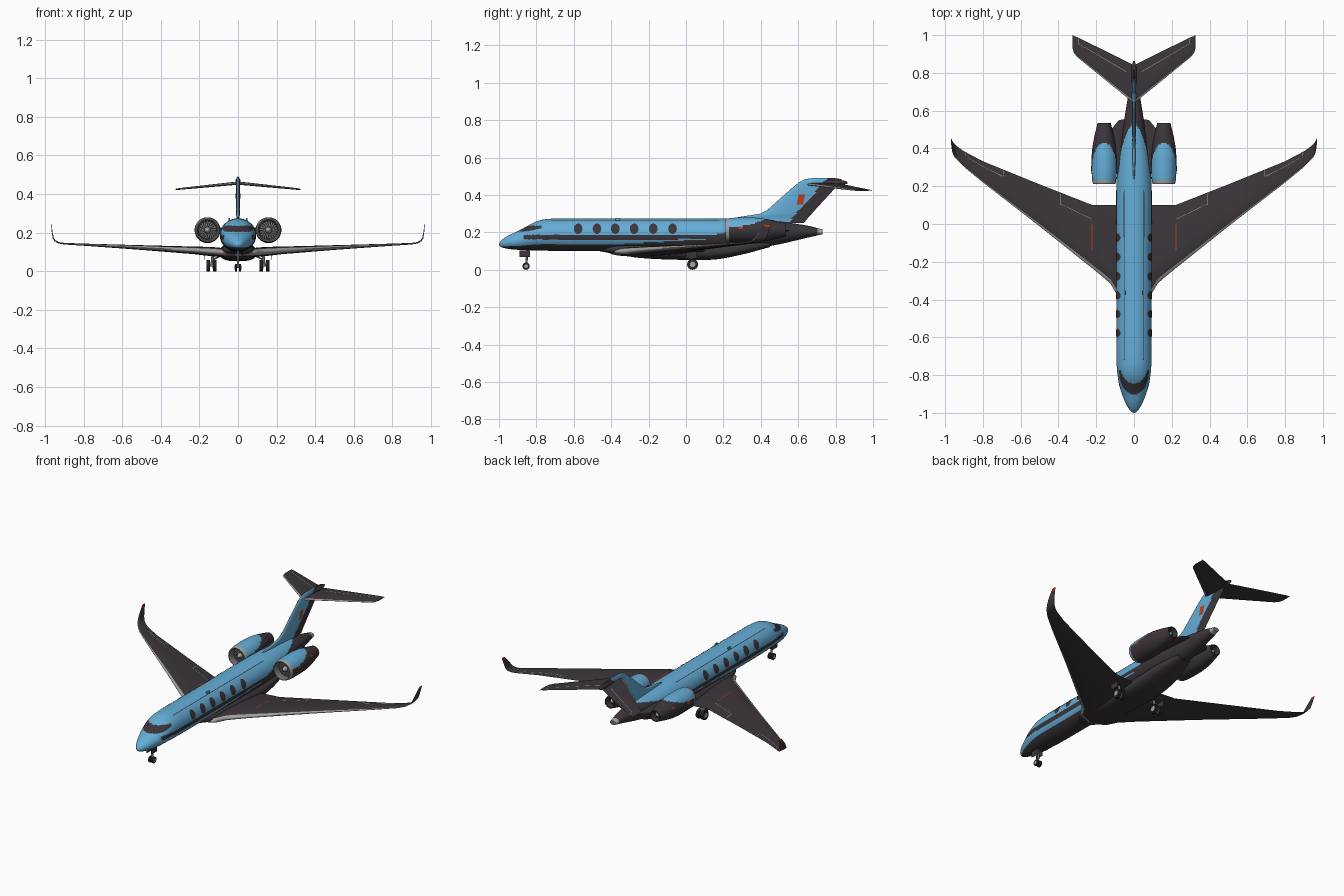
import bpy, bmesh, math
from mathutils import Vector

if "Cube" in bpy.data.objects:
    bpy.data.objects.remove(bpy.data.objects["Cube"])

def material(name, rgb):
    m = bpy.data.materials.new(name)
    m.diffuse_color = (*rgb, 1)
    m.use_nodes = True
    m.node_tree.nodes["Principled BSDF"].inputs["Base Color"].default_value = m.diffuse_color
    return m

MATS = [material("sky blue", (.13, .42, .68)), material("dark plum grey", (.045, .036, .042)),
        material("light grey", (.36, .36, .35)), material("orange red", (.52, .05, .012)),
        material("tyre black", (.018, .017, .018)), material("mid grey", (.16, .16, .16))]
BLUE, DARK, LIGHT, RED, BLACK, MID = range(6)

# ---------- helpers ----------
def finish(ob, mirror=False, angle=40):
    bpy.ops.object.select_all(action='DESELECT')
    ob.select_set(True)
    bpy.context.view_layer.objects.active = ob
    bpy.ops.object.shade_smooth_by_angle(angle=math.radians(angle))
    if mirror:
        ob.modifiers.new("Mirror", 'MIRROR')
    return ob

def grid(name, f, nu, nv, mat, mirror=False, caps=(), angle=40):
    """Surface from f(u, v); mat is an index or a rule (u, v, centre) -> index."""
    bm = bmesh.new()
    rows = [[bm.verts.new(f(i / nu, j / nv)) for j in range(nv + 1)] for i in range(nu + 1)]
    rule = mat if callable(mat) else (lambda u, v, c: mat)
    for i in range(nu):
        for j in range(nv):
            fc = bm.faces.new((rows[i][j], rows[i + 1][j], rows[i + 1][j + 1], rows[i][j + 1]))
            fc.material_index = rule((i + .5) / nu, (j + .5) / nv, fc.calc_center_median())
    for r, m in caps:
        bm.faces.new(rows[r][:-1]).material_index = m
    bmesh.ops.remove_doubles(bm, verts=bm.verts, dist=1e-5)
    bmesh.ops.recalc_face_normals(bm, faces=bm.faces)
    me = bpy.data.meshes.new(name)
    bm.to_mesh(me)
    bm.free()
    for m in MATS:
        me.materials.append(m)
    ob = bpy.data.objects.new(name, me)
    bpy.context.collection.objects.link(ob)
    return finish(ob, mirror, angle)

def primitive(name, op, mat, mirror=False, scale=None, **kw):
    op(**kw)
    ob = bpy.context.object
    ob.name = name
    if scale:
        ob.scale = scale
    bpy.ops.object.transform_apply(location=True, rotation=True, scale=True)
    ob.data.materials.append(MATS[mat])
    return finish(ob, mirror)

def cyl(name, p, q, r, mat, mirror=False):
    p, q = Vector(p), Vector(q)
    return primitive(name, bpy.ops.mesh.primitive_cylinder_add, mat, mirror, vertices=24, radius=r,
                     depth=(q - p).length, location=(p + q) / 2,
                     rotation=(q - p).to_track_quat('Z', 'Y').to_euler())

def at(table, u):
    """Linear point at fraction u of the table's rows."""
    s = u * (len(table) - 1)
    i = min(int(s), len(table) - 2)
    return [a + (b - a) * (s - i) for a, b in zip(table[i], table[i + 1])]

def lookup(table, k, smooth=False):
    """Row interpolated by the first column."""
    i = 0
    while i < len(table) - 2 and table[i + 1][0] < k:
        i += 1
    P, Q = table[i], table[i + 1]
    h = Q[0] - P[0]
    t = (k - P[0]) / h
    if not smooth:
        return [a + (b - a) * t for a, b in zip(P, Q)]
    O, R = table[max(i - 1, 0)], table[min(i + 2, len(table) - 1)]
    out = []
    for o, p, q, r in zip(O, P, Q, R):
        m0, m1 = (q - o) / (Q[0] - O[0]) * h, (r - p) / (R[0] - P[0]) * h
        out.append(p + m0 * t + (3 * (q - p) - 2 * m0 - m1) * t * t + (m0 + m1 - 2 * (q - p)) * t ** 3)
    return out

# ---------- fuselage: y, half width, bottom, top ----------
BODY = [(-1, .002, .136, .140), (-.996, .011, .128, .147), (-.985, .023, .120, .160), (-.95, .044, .112, .183),
        (-.9, .064, .107, .206), (-.85, .079, .105, .233), (-.8, .087, .104, .259), (-.74, .092, .102, .272),
        (-.6, .093, .1, .274), (-.2, .093, .1, .274), (.2, .093, .1, .274), (.35, .083, .112, .269),
        (.5, .060, .137, .258), (.65, .036, .172, .236), (.73, .021, .190, .216)]
BELLY = [(-.46, .03, .099, .12), (-.38, .075, .085, .135), (-.25, .091, .064, .14), (-.05, .095, .054, .14),
         (.15, .095, .055, .14), (.3, .083, .082, .15), (.45, .045, .122, .16)]

def section(table, y, a, e):
    _, w, lo, hi = lookup(table, y, True)
    c, s = math.cos(a), math.sin(a)
    p = lambda q: math.copysign(abs(q) ** (2 / e), q)
    return (w * p(c), y, (lo + hi) / 2 + (hi - lo) / 2 * p(s))

def skin(y, z, off=.0025):
    _, w, lo, hi = lookup(BODY, y, True)
    k = (z - (lo + hi) / 2) / ((hi - lo) / 2)
    return (w * math.sqrt(max(0, 1 - k * k)) + off, y, z + off * k)

def paint_body(u, v, c):
    y, z = c.y, c.z
    if y > .7:
        return LIGHT
    if y < -.77 and .205 + max(0, y + .85) * .2 < z < .236:   # windscreen
        return DARK
    if y > .15:                                              # dark sweeping up to the tail
        return DARK if z < .187 + (y - .15) * .18 else BLUE
    low = .122 + .013 * min(1, max(0, (y + 1) / .2)) + max(0, y + .4) * .055
    stripe = y > -.87 and .163 < z < .187
    return DARK if z < low or stripe else BLUE

grid("fuselage", lambda u, v: section(BODY, -1 + 1.73 * u ** 1.5, 2 * math.pi * v, 2), 190, 80,
     paint_body, caps=((0, BLUE), (-1, MID)))
grid("belly_fairing", lambda u, v: section(BELLY, -.46 + .91 * u, 2 * math.pi * v, 2.6), 40, 48,
     DARK, caps=((0, DARK), (-1, DARK)))

# cabin windows and the thin line above them
for i, y0 in enumerate((-.577, -.476, -.378, -.277, -.175, -.072)):
    grid(f"cabin_window_{i + 1}", lambda u, v: skin(y0 + .023 * v * math.cos(2 * math.pi * u),
         .219 + .027 * v * math.sin(2 * math.pi * u)), 28, 4, DARK, True)
grid("roof_line", lambda u, v: skin(-.72 + .9 * u, .259 + .0022 * v, .0015), 60, 1, DARK, True)
primitive("roof_antenna", bpy.ops.mesh.primitive_cube_add, BLUE, True, (.003, .012, .008),
          size=2, location=(.045, -.365, .268))

# ---------- wings and tail: key, leading edge y, chord, thickness, z, cant ----------
WING = [(.0, -.41, .51, .09, .094, 0), (.09, -.375, .475, .10, .098, 0), (.125, -.315, .415, .115, .101, 0),
        (.165, -.28, .38, .12, .104, 0), (.22, -.235, .335, .12, .108, 0), (.5, -.012, .222, .11, .123, 0),
        (.8, .22, .112, .10, .138, 0), (.9, .302, .083, .10, .143, 0), (.93, .332, .074, .10, .148, 22),
        (.948, .352, .069, .10, .158, 45), (.957, .367, .064, .10, .172, 65), (.962, .385, .055, .09, .198, 80),
        (.968, .427, .028, .08, .246, 84)]
STAB = [(.0, .64, .2, .085, .457, 0), (.05, .68, .186, .085, .452, 0), (.3, .883, .106, .085, .427, 0),
        (.318, .905, .09, .08, .425, 0), (.325, .93, .07, .05, .424, 0)]
FIN = [(.25, .2, .43, .03, 0, 0), (.275, .24, .41, .035, 0, 0), (.3, .395, .278, .07, 0, 0),
       (.32, .435, .255, .08, 0, 0), (.44, .57, .23, .085, 0, 0), (.472, .61, .225, .085, 0, 0),
       (.485, .64, .19, .07, 0, 0), (.491, .68, .11, .05, 0, 0)]

def foil(row, t, side, upright=False, off=0):
    k, y, chord, th, z, cant = row
    h = chord * th * 5 * (.2969 * math.sqrt(t) - .126 * t - .3516 * t * t + .2843 * t ** 3 - .1036 * t ** 4)
    h = side * (h + off)
    if upright:
        return (h, y + chord * t, k)
    a = math.radians(cant)
    return (k - h * math.sin(a), y + chord * t, z + h * math.cos(a))

def surface(name, table, rule, mirror, upright=False, sub=3, n=40):
    def f(u, v):
        t = (1 + math.cos(2 * math.pi * v)) / 2
        return foil(at(table, u), max(0, t), 1 if v <= .5 else -1, upright)
    def paint(u, v, c):
        return rule((1 + math.cos(2 * math.pi * v)) / 2, c)
    return grid(name, f, sub * (len(table) - 1), n, paint, mirror, caps=((-1, rule(.5, Vector((0, .7, .49)))),))

surface("wing", WING, lambda t, c: RED if c.z > .228 else LIGHT if t < .055 else DARK, True)
surface("tailplane", STAB, lambda t, c: LIGHT if t < .07 else DARK, True)
surface("tail_fin", FIN, lambda t, c: LIGHT if t < .015 else DARK if c.y > .318 + .9 * c.z else BLUE,
        False, True, 5, 56)

# panel lines lying on the upper surfaces
def line(name, table, k0, t0, k1, t1, dk, dt, mat):
    grid(name, lambda u, v: foil(lookup(table, k0 + (k1 - k0) * u + dk * v), t0 + (t1 - t0) * u + dt * v, 1,
                                 off=.0015), 10, 1, mat, True)

line("wing_walk_line", WING, .22, .28, .22, .7, .004, 0, RED)
line("inner_flap_line", WING, .225, .77, .39, .77, 0, .008, LIGHT)
for x in (.39, .69, .89):
    line("flap_gap", WING, x, .76, x, .97, .003, 0, LIGHT)
line("aileron_line", WING, .7, .74, .88, .74, 0, .02, LIGHT)
line("elevator_line", STAB, .04, .7, .29, .7, 0, .018, LIGHT)
line("elevator_gap", STAB, .29, .7, .29, .97, .003, 0, LIGHT)

# orange panel on both sides of the fin
def fin_panel(u, v):
    z = .35 + .052 * u
    row = lookup(FIN, z)
    return foil(row, (.592 + .034 * v + .2 * (z - .35) - row[1]) / row[2], 1, True, .002)
grid("fin_panel", fin_panel, 4, 4, RED, True)

primitive("tail_bullet", bpy.ops.mesh.primitive_uv_sphere_add, DARK, False, (.014, .075, .016),
          segments=24, ring_count=16, radius=1, location=(0, .79, .466))

# ---------- engines ----------
EX, EZ = .158, .213
NACELLE = [(.26, .046), (.225, .049), (.212, .055), (.211, .058), (.218, .061), (.24, .0645), (.29, .067), (.36, .0665),
           (.41, .062), (.46, .053), (.535, .035), (.535, .030), (.50, .027)]

def around(y, r, a):
    return (EX + r * math.cos(a), y, EZ + r * math.sin(a))

def paint_nacelle(u, v, c):
    if u < 2.2 / 12:
        return MID
    if c.y < .233:
        return LIGHT
    return BLUE if (c.z - EZ) / .067 > .2 + ((c.y - .21) / .23) ** 2 * .75 and c.y < .44 else DARK

grid("engine_nacelle", lambda u, v: around(*at(NACELLE, u), 2 * math.pi * v), 60, 48,
     paint_nacelle, True, caps=((-1, BLACK),))
grid("engine_fan", lambda u, v: around(.25 - .004 * (1 - u), .047 * u, 2 * math.pi * (v + .06 * u)), 6, 40,
     lambda u, v, c: MID if int(v * 40) % 2 else BLACK, True)
grid("fan_spinner", lambda u, v: around(.222 + .028 * u, .017 * math.sqrt(u), 2 * math.pi * v), 8, 24, LIGHT, True)
grid("exhaust_cone", lambda u, v: around(.5 + .032 * u, .018 * (1 - u), 2 * math.pi * v), 4, 24, LIGHT, True)
for y, z, r in ((.28, .006, .069), (.42, .022, .0625)):
    grid("nacelle_mark", lambda u, v: around(y + .026 * u, r - .1 * max(0, y - .4) * u,
         z / r + .2 * v), 3, 3, RED, True)
PYLON = [(.02, .25, .31, .11, .205, 0), (.08, .26, .29, .11, .21, 0), (.13, .29, .2, .12, .213, 0)]
surface("engine_pylon", PYLON, lambda t, c: DARK, True)

# ---------- landing gear ----------
cyl("nose_gear_strut", (0, -.855, .025), (0, -.845, .12), .006, MID)
cyl("nose_axle", (-.014, -.855, .021), (.014, -.855, .021), .004, MID)
cyl("nose_wheel", (.006, -.855, .0195), (.016, -.855, .0195), .0195, BLACK, True)
cyl("nose_hub", (.0155, -.855, .0195), (.0175, -.855, .0195), .010, LIGHT, True)
primitive("nose_gear_door", bpy.ops.mesh.primitive_cube_add, DARK, True, (.0015, .028, .018),
          size=2, location=(.016, -.862, .086))
cyl("main_gear_strut", (.135, .035, .03), (.128, .02, .105), .008, MID, True)
cyl("main_gear_brace", (.13, .03, .06), (.07, .02, .09), .004, MID, True)
cyl("main_axle", (.115, .035, .029), (.158, .035, .029), .005, MID, True)
for n, x in (("inner", .112), ("outer", .145)):
    cyl(f"main_wheel_{n}", (x, .035, .029), (x + .018, .035, .029), .029, BLACK, True)
    cyl(f"main_hub_{n}", (x - .001, .035, .029), (x + .019, .035, .029), .015, LIGHT, True)
primitive("main_gear_door", bpy.ops.mesh.primitive_cube_add, DARK, True, (.0015, .03, .02),
          size=2, location=(.172, .03, .08))
